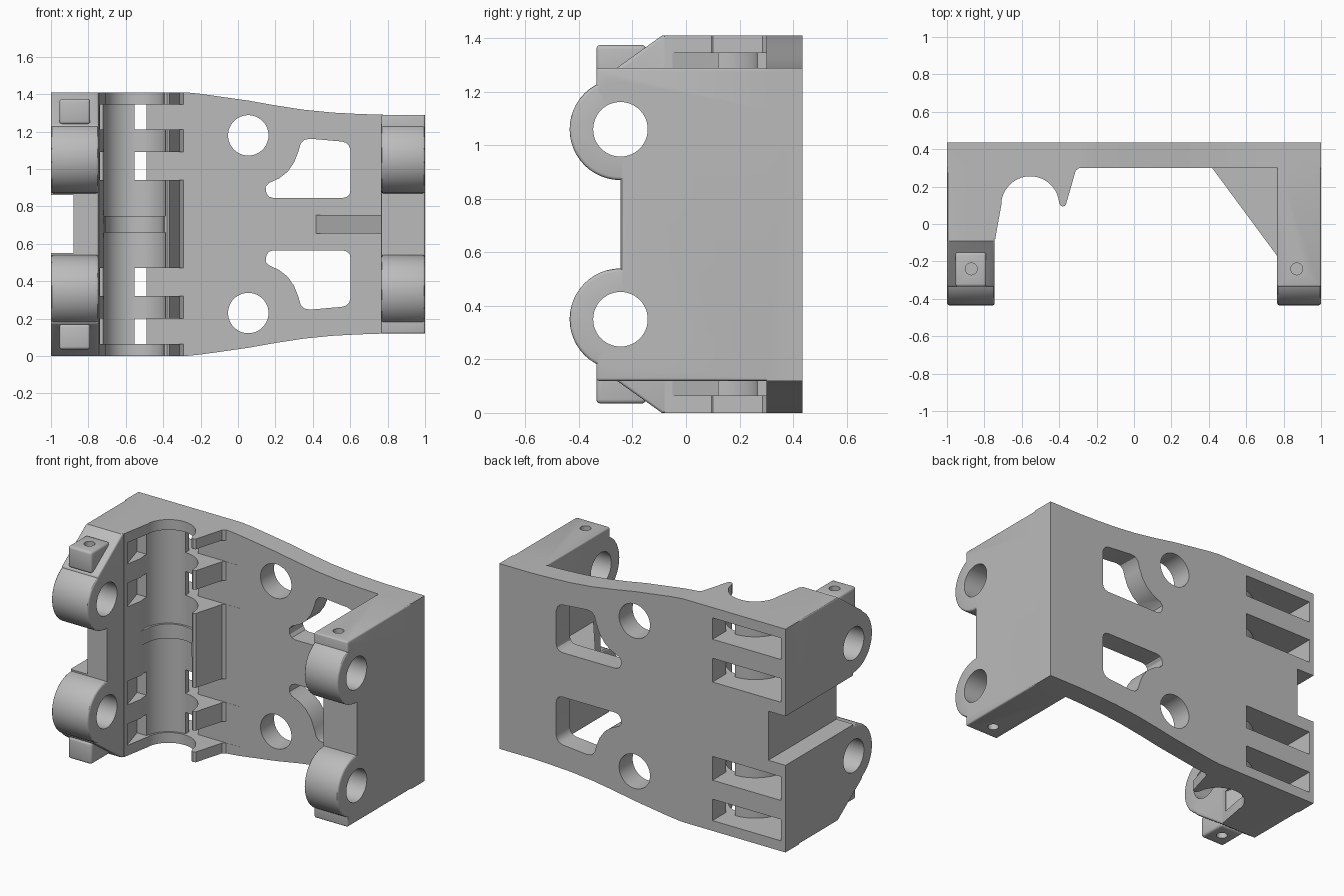
import bpy, bmesh
from math import cos, sin, radians

H = 1.41          # overall height; everything mirrors about H / 2
LUG_Y, LUG_Z = -0.245, 1.06

if "Cube" in bpy.data.objects:
    bpy.data.objects.remove(bpy.data.objects["Cube"])

grey = bpy.data.materials.new("light_grey")
grey.use_nodes = True
grey.diffuse_color = (0.5, 0.5, 0.5, 1)
grey.node_tree.nodes["Principled BSDF"].inputs["Base Color"].default_value = (0.5, 0.5, 0.5, 1)


def apply(obj, mod):
    bpy.context.view_layer.objects.active = obj
    bpy.ops.object.modifier_apply(modifier=mod.name)


def prism(name, pts, axis, lo, hi, bevel=0):
    """Extrude a 2D outline along an axis, with optionally rounded rims."""
    place = {"x": lambda a, b, t: (t, a, b),
             "y": lambda a, b, t: (a, t, b),
             "z": lambda a, b, t: (a, b, t)}[axis]
    bm = bmesh.new()
    ends = [[bm.verts.new(place(a, b, t)) for a, b in pts] for t in (lo, hi)]
    bm.faces.new(ends[0])
    bm.faces.new(ends[1][::-1])
    n = len(pts)
    for i in range(n):
        j = (i + 1) % n
        bm.faces.new((ends[0][i], ends[1][i], ends[1][j], ends[0][j]))
    bmesh.ops.recalc_face_normals(bm, faces=bm.faces)
    me = bpy.data.meshes.new(name)
    bm.to_mesh(me)
    bm.free()
    me.materials.append(grey)
    obj = bpy.data.objects.new(name, me)
    bpy.context.scene.collection.objects.link(obj)
    if bevel:
        mod = obj.modifiers.new("rim", "BEVEL")
        mod.width, mod.segments = bevel, 3
        mod.limit_method, mod.angle_limit = "ANGLE", radians(40)
        apply(obj, mod)
    return obj


def arc(cx, cy, r, a0=0, a1=360, n=48):
    steps = n if a1 - a0 == 360 else n + 1
    return [(cx + r * cos(radians(a0 + (a1 - a0) * i / n)),
             cy + r * sin(radians(a0 + (a1 - a0) * i / n))) for i in range(steps)]


def rect(a0, a1, b0, b1):
    return [(a0, b0), (a1, b0), (a1, b1), (a0, b1)]


def flip(pts):
    return [(a, H - b) for a, b in pts]


def closed(pts):
    return pts + flip(pts)[::-1]


def combine(body, tool, how):
    mod = body.modifiers.new(how, "BOOLEAN")
    mod.operation, mod.solver, mod.object = how, "EXACT", tool
    apply(body, mod)
    bpy.data.objects.remove(tool)


# Tapered back plate
edge = [(-1, H), (-0.28, H), (-0.2, 1.402), (0.06, 1.365), (0.2, 1.34),
        (0.35, 1.317), (0.5, 1.302), (0.65, 1.294), (0.78, 1.29), (1, 1.29)]
body = prism("bracket_body", closed(edge), "y", 0.30, 0.435)

# Cradle with its clip finger
saddle = ([(-0.9, 0.4), (-0.9, -0.08), (-0.742, -0.08), (-0.708, 0.11)]
          + arc(-0.555, 0.10, 0.155, 170, 10)
          + [(-0.401, 0.115), (-0.393, 0.099), (-0.38, 0.093), (-0.365, 0.1),
             (-0.312, 0.285), (-0.29, 0.302), (-0.29, 0.4)])
parts = [prism("cradle", saddle, "z", 0, H)]

# Side arms
front = [(LUG_Y, LUG_Z), (-0.335, 1.2)]
left = front + [(-0.335, 1.235), (-0.09, H), (0.4, H)]
right = front + [(-0.335, 1.29), (0.4, 1.29)]
parts += [prism("cradle_arm", closed(left), "x", -1, -0.745, 0.01),
          prism("plain_arm", closed(right), "x", 0.765, 1, 0.01)]

# Gusset between plate and plain arm
parts.append(prism("gusset", [(0.41, 0.31), (0.8, 0.31), (0.8, -0.17), (0.765, -0.17)],
                   "z", 0.655, 0.755))

# Round lugs and stop pads, above and below
for mirror in (False, True):
    z = (lambda v: H - v) if mirror else (lambda v: v)
    lug = arc(LUG_Y, z(LUG_Z), 0.19)
    parts += [prism("cradle_lug", lug, "x", -1, -0.745, 0.012),
              prism("plain_lug", lug, "x", 0.765, 1, 0.012),
              prism("stop_pad", rect(-0.955, -0.79, -0.335, -0.15), "z",
                    min(z(1.24), z(1.375)), max(z(1.24), z(1.375)), 0.015)]
for part in parts:
    combine(body, part, "UNION")

# Cradle bore between the raised ribs
cuts = [prism("bore", arc(-0.555, 0.10, 0.168), "z", a, b)
        for a, b in ((0.065, 0.66), (0.75, 1.345))]

# Notch in the outer side of the cradle arm
cuts.append(prism("notch", rect(-1.1, -0.88, 0.55, 0.86), "y", -0.6, 0.6))

# Rear pocket outline follows the cradle shell
pocket = ([(-0.97, 0.5), (-0.97, 0.16)] + arc(-0.555, 0.10, 0.205, 163, 90, 16)
          + [(-0.552, 0.2), (-0.49, 0.2), (-0.49, 0.5)])
wedge = [(-0.73, -0.05), (-0.74, -0.05), (-0.79, 0.12), (-0.69, 0.12)]
window = [(0.148, 0.905), (0.152, 0.87), (0.166, 0.852), (0.19, 0.845), (0.56, 0.845),
          (0.582, 0.851), (0.597, 0.866), (0.602, 0.89), (0.602, 1.1), (0.594, 1.124),
          (0.578, 1.14), (0.555, 1.147), (0.385, 1.162), (0.355, 1.156), (0.335, 1.136),
          (0.322, 1.09), (0.3, 1.035), (0.265, 0.985), (0.22, 0.95), (0.165, 0.925)]

for mirror in (False, True):
    z = (lambda v: H - v) if mirror else (lambda v: v)
    # Clip cells: rear pockets, finger gaps and wall recesses
    for low, high in ((0.94, 1.09), (1.21, 1.345)):
        a, b = sorted((z(low), z(high)))
        cuts += [prism("pocket", pocket, "z", a, b),
                 prism("finger_gap", rect(-0.55, -0.2, 0, 0.301), "z", a, b),
                 prism("wall_recess", wedge, "z", a, b)]
    # Plate openings
    cuts += [prism("round_hole", arc(0.055, z(1.18), 0.108), "y", 0.1, 0.6),
             prism("window", flip(window) if mirror else window, "y", 0.1, 0.6)]
    # Lug bores and pad holes
    for x0, x1, cx, top in ((-1.1, -0.7, -0.87, 1.375), (0.7, 1.1, 0.87, 1.29)):
        a, b = sorted((z(top - 0.06), z(top + 0.1)))
        cuts += [prism("lug_bore", arc(LUG_Y, z(LUG_Z), 0.102), "x", x0, x1),
                 prism("pad_hole", arc(cx, -0.24, 0.032, n=24), "z", a, b)]
for cut in cuts:
    combine(body, cut, "DIFFERENCE")

# Smooth the curved faces and keep the edges crisp
bpy.ops.object.select_all(action="DESELECT")
body.select_set(True)
bpy.context.view_layer.objects.active = body
bpy.ops.object.shade_smooth_by_angle(angle=radians(30))
